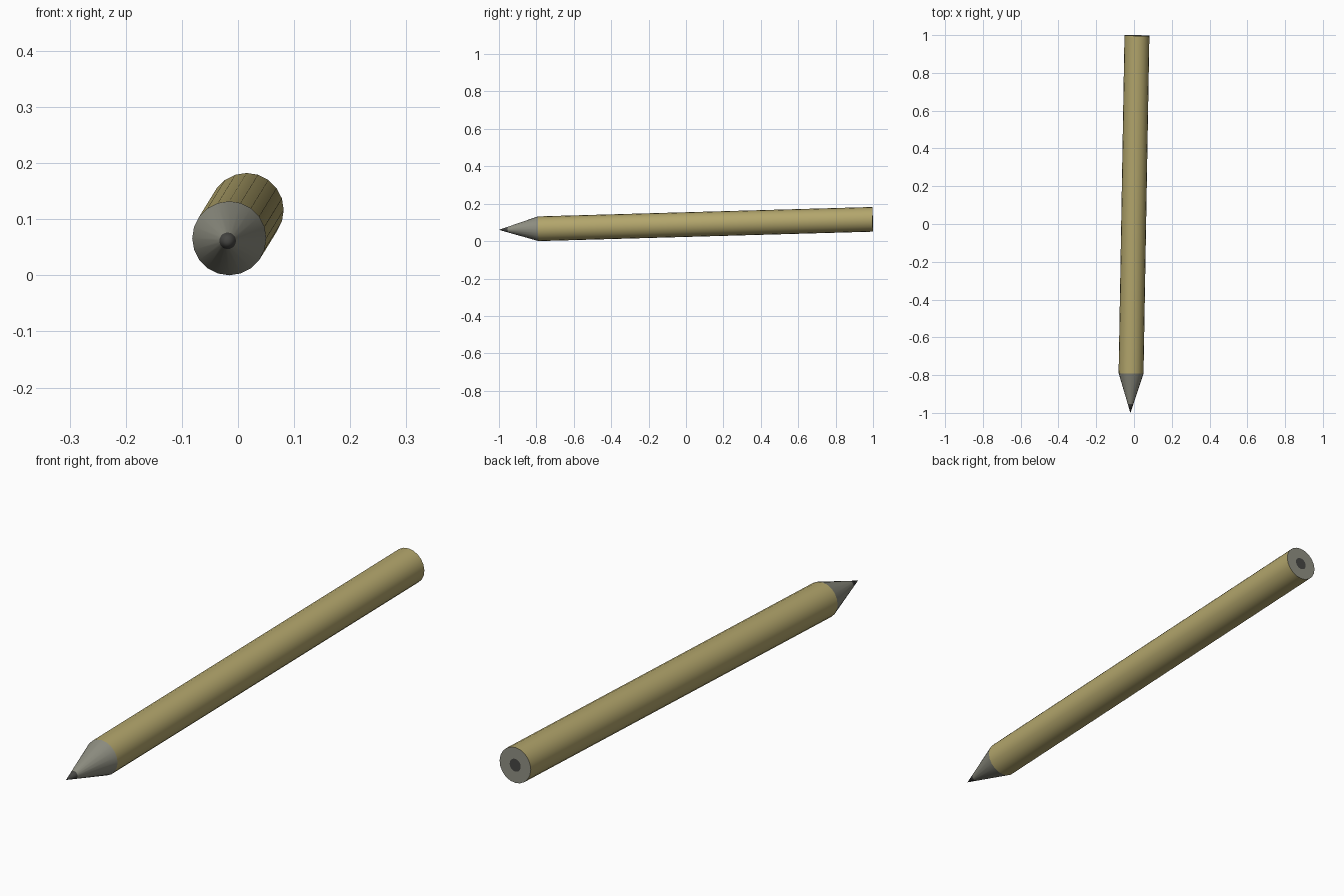
import bpy, bmesh, math
from mathutils import Vector

if "Cube" in bpy.data.objects:
    bpy.data.objects.remove(bpy.data.objects["Cube"])

SIDES = 20
RADIUS = 0.066
CONE = 0.21          # length of the sharpened cone
LEAD_TIP = 0.0148    # lead radius where it leaves the cone
LEAD_END = 0.0235    # lead radius on the flat end
TIP = Vector((-0.0192, -1.0, 0.0602))
END = Vector((0.0155, 0.998, 0.1165))
AXIS = END - TIP
LENGTH = AXIS.length
EXPOSED = CONE * LEAD_TIP / RADIUS


def material(name, rgb):
    mat = bpy.data.materials.new(name)
    mat.diffuse_color = (*rgb, 1.0)
    mat.use_nodes = True
    mat.node_tree.nodes["Principled BSDF"].inputs["Base Color"].default_value = mat.diffuse_color
    return mat


def lathe(name, profiles, mat):
    """Spin (radius, distance from tip) profiles round the pencil axis."""
    bm = bmesh.new()
    for profile in profiles:
        rings = []
        for r, d in profile:
            if r == 0:
                rings.append([bm.verts.new((0, 0, d))] * SIDES)
            else:
                rings.append([bm.verts.new((r * math.cos(math.tau * i / SIDES),
                                            r * math.sin(math.tau * i / SIDES), d))
                              for i in range(SIDES)])
        for a, b in zip(rings, rings[1:]):
            for i in range(SIDES):
                j = (i + 1) % SIDES
                corners = dict.fromkeys((a[i], b[i], b[j], a[j]))
                bm.faces.new(list(corners)[::-1])
    mesh = bpy.data.meshes.new(name)
    bm.to_mesh(mesh)
    bm.free()
    obj = bpy.data.objects.new(name, mesh)
    bpy.context.collection.objects.link(obj)
    mesh.materials.append(mat)
    obj.location = TIP
    obj.rotation_mode = 'QUATERNION'
    obj.rotation_quaternion = AXIS.to_track_quat('Z', 'Y')
    bpy.ops.object.select_all(action='DESELECT')
    obj.select_set(True)
    bpy.context.view_layer.objects.active = obj
    bpy.ops.object.shade_smooth_by_angle(angle=math.radians(30))
    return obj


paint = material("paint", (0.45, 0.38, 0.15))
wood = material("wood", (0.27, 0.27, 0.22))
lead = material("lead", (0.06, 0.06, 0.055))

# Painted barrel
lathe("barrel", [[(RADIUS, CONE), (RADIUS, LENGTH)]], paint)

# Bare wood: sharpened cone and ring on the flat end
lathe("wood_core", [[(LEAD_TIP, EXPOSED), (RADIUS, CONE)],
                    [(RADIUS, LENGTH), (LEAD_END, LENGTH)]], wood)

# Lead: pointed tip and disc on the flat end
lathe("lead", [[(0, 0), (LEAD_TIP, EXPOSED)],
               [(LEAD_END, LENGTH), (0, LENGTH)]], lead)

# Make face directions consistent: every surface faces away from the pencil's middle
for obj in bpy.context.collection.objects:
    bm = bmesh.new()
    bm.from_mesh(obj.data)
    for f in bm.faces:
        c = f.calc_center_median()
        outward = Vector((c.x, c.y, 0)) if abs(f.normal.z) < 0.99 else Vector((0, 0, 1))
        if f.normal.dot(outward) < 0:
            f.normal_flip()
    bm.to_mesh(obj.data)
    bm.free()
